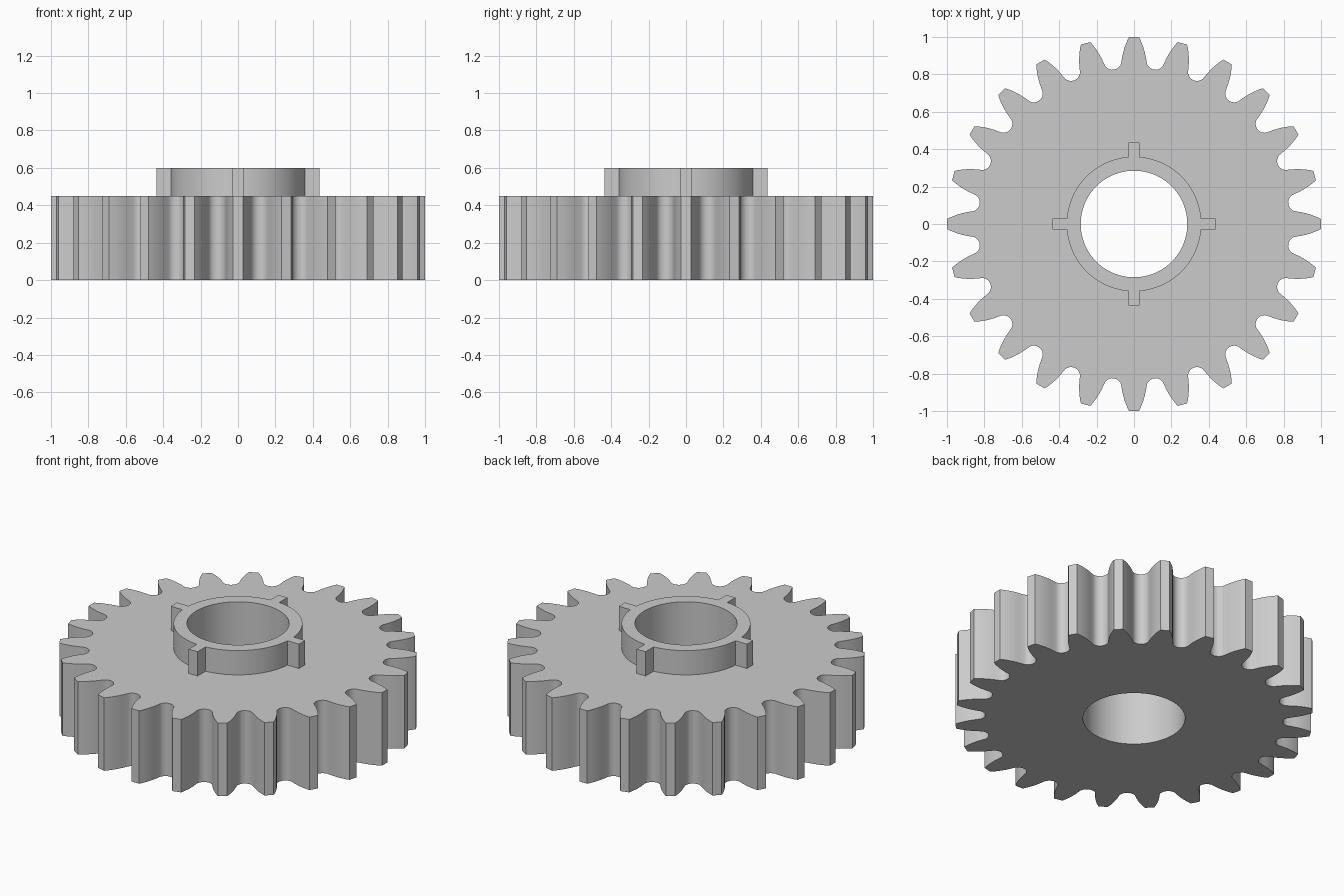
import bpy
import bmesh
from math import sin, cos, radians, atan2, asin, hypot, pi

if "Cube" in bpy.data.objects:
    bpy.data.objects.remove(bpy.data.objects["Cube"])

TEETH = 24
BORE = 0.285

steel = bpy.data.materials.new("grey_metal")
grey = (0.6, 0.6, 0.6, 1)
steel.diffuse_color = grey
steel.use_nodes = True
steel.node_tree.nodes["Principled BSDF"].inputs["Base Color"].default_value = grey


def repeat(segment, count):
    """Repeat polar points (angle, radius) evenly around the axis."""
    return [(a + i * 2 * pi / count, r) for i in range(count) for a, r in segment]


def bored_prism(name, outline, bottom, top):
    """Extrude a polar outline with a round bore through it."""
    bm = bmesh.new()

    def loop(points, z):
        return [bm.verts.new((r * cos(a), r * sin(a), z)) for a, r in points]

    bore = [(a, BORE) for a, r in outline]
    loops = [loop(outline, bottom), loop(outline, top),
             loop(bore, top), loop(bore, bottom)]
    n = len(outline)
    for k in range(4):
        a, b = loops[k], loops[(k + 1) % 4]
        for i in range(n):
            j = (i + 1) % n
            bm.faces.new((a[i], a[j], b[j], b[i]))
    bmesh.ops.recalc_face_normals(bm, faces=bm.faces)
    mesh = bpy.data.meshes.new(name)
    bm.to_mesh(mesh)
    bm.free()
    mesh.materials.append(steel)
    obj = bpy.data.objects.new(name, mesh)
    bpy.context.collection.objects.link(obj)
    bpy.ops.object.select_all(action="DESELECT")
    obj.select_set(True)
    bpy.context.view_layer.objects.active = obj
    bpy.ops.object.shade_smooth_by_angle(angle=radians(30))
    return obj


# Toothed body: convex flanks, flat tips and rounded roots
flank = [(0.026, 1.0), (0.037, 0.978), (0.048, 0.95), (0.056, 0.925), (0.063, 0.895)]
side = [(atan2(w, y), hypot(w, y)) for w, y in flank]
pitch = 2 * pi / TEETH
root = []
for step in range(-5, 6):
    t = radians(step * 13)
    w, y = 0.048 * sin(t), 0.88 - 0.048 * cos(t)
    root.append((pitch / 2 + atan2(w, y), hypot(w, y)))
far_side = [(pitch - a, r) for a, r in reversed(side)]
bored_prism("gear_body", repeat(side + root + far_side, TEETH), 0, 0.45)

# Raised collar with four square lugs
HALF, RIM, LUG = 0.03, 0.36, 0.437
corner = (atan2(HALF, LUG), hypot(HALF, LUG))
start = asin(HALF / RIM)
STEPS = 20
arc = [(start + (pi / 2 - 2 * start) * i / STEPS, RIM) for i in range(STEPS + 1)]
quarter = [corner] + arc + [(pi / 2 - corner[0], corner[1])]
bored_prism("hub_collar", repeat(quarter, 4), 0.45, 0.6)
